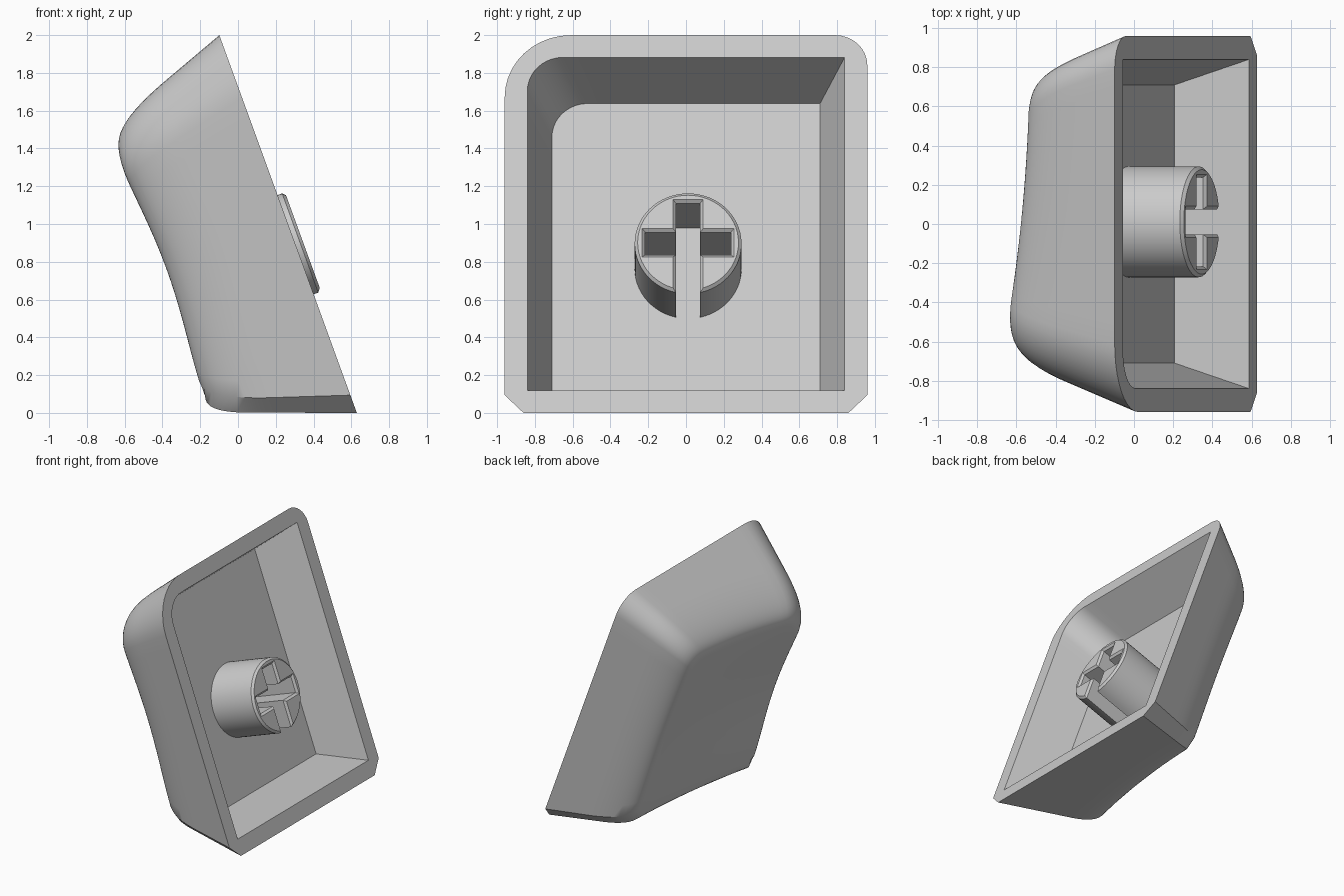
import bpy, bmesh, math
from mathutils import Vector

cube = bpy.data.objects.get("Cube")
if cube:
    bpy.data.objects.remove(cube)

TILT = math.radians(20)
HALF_W, HALF_L = 0.96, 1.064      # half width and half length of the open base
TAPER = 0.367                     # wall inset per unit of depth

grey = bpy.data.materials.new("light grey plastic")
grey.use_nodes = True
colour = (0.6, 0.6, 0.6, 1)
grey.diffuse_color = colour
grey.node_tree.nodes["Principled BSDF"].inputs["Base Color"].default_value = colour


def place(y, v, d):
    """Cap space (width, length along the base, depth from the base) to world."""
    return Vector((0.629 - math.sin(TILT) * v - math.cos(TILT) * d, y,
                   math.cos(TILT) * v - math.sin(TILT) * d))


def outline(a, b, radii, blends=(0, 0, 0, 0), segs=(8, 10, 1, 1), steps=14):
    """Rounded rectangle as (y, v, blend); sides run +y, +v, -y, -v."""
    pts = []
    signs = ((1, 1), (-1, 1), (-1, -1), (1, -1))
    for i, (sy, sv) in enumerate(signs):
        r = radii[i]
        nxt = (i + 1) % 4
        for j in range(segs[i] + 1):
            t = j / segs[i]
            ang = (i + t) * math.pi / 2
            pts.append((sy * (a - r) + r * math.cos(ang),
                        HALF_L + sv * (b - r) + r * math.sin(ang),
                        blends[i] * (1 - t) + blends[nxt] * t))
        # straight run to the start of the next corner
        ny, nv = signs[nxt]
        ang = nxt * math.pi / 2
        ey = ny * (a - radii[nxt]) + radii[nxt] * math.cos(ang)
        ev = HALF_L + nv * (b - radii[nxt]) + radii[nxt] * math.sin(ang)
        y0, v0, _ = pts[-1]
        for j in range(1, steps):
            t = j / steps
            pts.append((y0 + (ey - y0) * t, v0 + (ev - v0) * t, blends[nxt]))
    return pts


def dish(y, v):
    """Sloped top surface with a scoop that fades towards +y."""
    q = (v - 1.06) ** 2
    scoop = 0.17 - 0.12 * (y + 0.45)
    return 0.62 + scoop * (q - q * q - 0.12) - 0.111 * y + 0.074 * y * y


def soft_min(p, q, k):
    h = max(k - abs(p - q), 0) / k
    return min(p, q) - h * h * k / 4


def finish(bm, name, angle=30):
    bmesh.ops.remove_doubles(bm, verts=bm.verts, dist=0.0002)
    bmesh.ops.recalc_face_normals(bm, faces=bm.faces)
    mesh = bpy.data.meshes.new(name)
    bm.to_mesh(mesh)
    bm.free()
    mesh.materials.append(grey)
    obj = bpy.data.objects.new(name, mesh)
    bpy.context.collection.objects.link(obj)
    bpy.ops.object.select_all(action='DESELECT')
    obj.select_set(True)
    bpy.context.view_layer.objects.active = obj
    bpy.ops.object.shade_smooth_by_angle(angle=math.radians(angle))


# Cap shell: cavity floor, cavity opening, rim, walls and scooped top as one loft
bm = bmesh.new()
rings = []
for inset, depth in ((0.13, 0.357), (0, 0)):
    pts = outline(0.84 - inset, 0.939 - inset, (0, 0.19, 0, 0))
    rings.append([bm.verts.new(place(y, v, depth)) for y, v, _ in pts])

insets = [0, 0.05] + [0.08 + 0.02 * i for i in range(17)] + [0.46, 0.53, 0.61, 0.7, 0.8, 0.9]
for s in insets:
    shrink = (HALF_W - s) / HALF_W
    radii = [r * shrink for r in (0.17, 0.35, 0.1, 0.1)]
    pts = outline(HALF_W - s, HALF_L - s, radii, blends=(0.28, 0.35, 0.38, 0.2))
    rings.append([bm.verts.new(place(y, v, soft_min(s / TAPER, dish(y, v), k)))
                  for y, v, k in pts])

for low, high in zip(rings, rings[1:]):
    n = len(low)
    for i in range(n):
        bm.faces.new((low[i], low[(i + 1) % n], high[(i + 1) % n], high[i]))
bm.faces.new(rings[0])
bm.faces.new(rings[-1])
finish(bm, "cap_shell")

# Stem: round post with a cross slot that is open towards the lower side
CY, CV, R, SLOT, ARM = 0.011, 0.944, 0.283, 0.064, 0.227
start = math.asin(SLOT / R)
profile = []
count = 56
for i in range(count + 1):
    a = -math.pi / 2 + start + (2 * math.pi - 2 * start) * i / count
    profile.append((R * math.cos(a), R * math.sin(a)))
left = [(-SLOT, -SLOT), (-ARM, -SLOT), (-ARM, SLOT), (-SLOT, SLOT), (-SLOT, ARM)]
profile += left + [(-y, v) for y, v in reversed(left)]

bm = bmesh.new()
tip = [bm.verts.new(place(CY + y, CV + v, -0.042)) for y, v in profile]
root = [bm.verts.new(place(CY + y, CV + v, 0.36)) for y, v in profile]
n = len(profile)
for i in range(n):
    j = (i + 1) % n
    bm.faces.new((tip[i], tip[j], root[j], root[i]))
tip_face = bm.faces.new(tip)
bm.faces.new(root)
bmesh.ops.recalc_face_normals(bm, faces=bm.faces)
bmesh.ops.bevel(bm, geom=list(tip_face.edges), offset=0.016, segments=1,
                affect='EDGES', clamp_overlap=True)
finish(bm, "stem")
